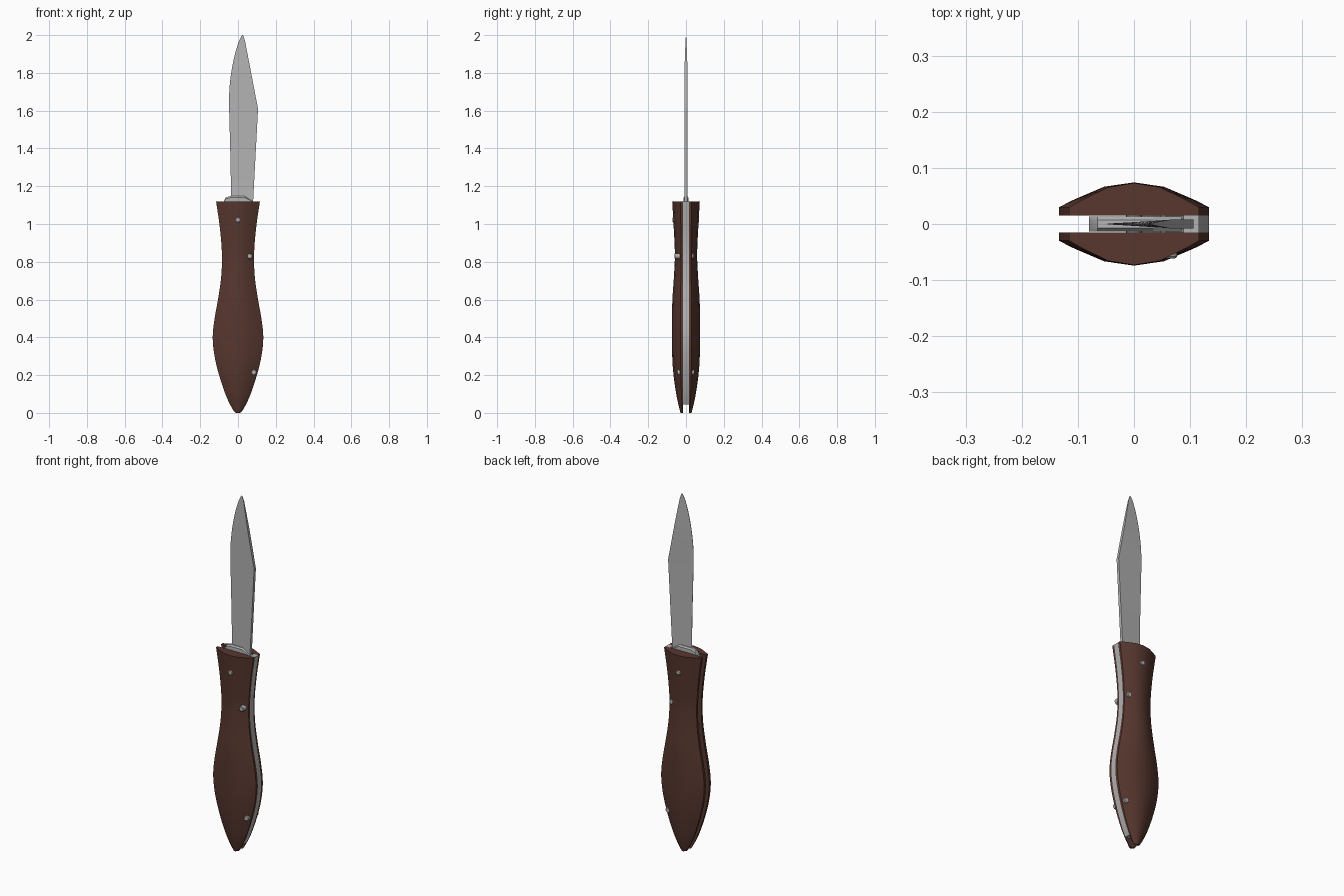
import bpy, bmesh, math
from mathutils import Vector

if "Cube" in bpy.data.objects:
    bpy.data.objects.remove(bpy.data.objects["Cube"], do_unlink=True)


def material(name, color):
    m = bpy.data.materials.new(name)
    m.use_nodes = True
    m.diffuse_color = color
    m.node_tree.nodes["Principled BSDF"].inputs["Base Color"].default_value = color
    return m


wood = material("dark brown wood", (0.095, 0.038, 0.028, 1))
steel = material("grey steel", (0.45, 0.45, 0.45, 1))


def finish(name, bm, mat, angle=30):
    bmesh.ops.recalc_face_normals(bm, faces=bm.faces)
    mesh = bpy.data.meshes.new(name)
    bm.to_mesh(mesh)
    bm.free()
    mesh.materials.append(mat)
    ob = bpy.data.objects.new(name, mesh)
    bpy.context.collection.objects.link(ob)
    bpy.ops.object.select_all(action="DESELECT")
    ob.select_set(True)
    bpy.context.view_layer.objects.active = ob
    bpy.ops.object.shade_smooth_by_angle(angle=math.radians(angle))
    return ob


def loft(name, rings, mat, angle=30):
    """Skin a stack of equal-length rings and cap both ends."""
    bm = bmesh.new()
    rows = [[bm.verts.new(p) for p in ring] for ring in rings]
    n = len(rows[0])
    for a, b in zip(rows, rows[1:]):
        for i in range(n):
            j = (i + 1) % n
            bm.faces.new((a[i], a[j], b[j], b[i]))
    bm.faces.new(rows[0])
    bm.faces.new(rows[-1])
    return finish(name, bm, mat, angle)


def smooth(points, steps=4):
    """Catmull-Rom curve through the points."""
    pts = [Vector(p) for p in points]
    pts = [pts[0] * 2 - pts[1]] + pts + [pts[-1] * 2 - pts[-2]]
    out = []
    for a, b, c, d in zip(pts, pts[1:], pts[2:], pts[3:]):
        for k in range(steps):
            t = k / steps
            out.append(0.5 * (2 * b + (c - a) * t + (2 * a - 5 * b + 4 * c - d) * t ** 2
                              + (3 * b - a - 3 * c + d) * t ** 3))
    return out + [pts[-2]]


# Handle outline: height, half width, half depth
handle = smooth([(0, 0.008, 0.028), (0.012, 0.024, 0.032), (0.09, 0.063, 0.05),
                 (0.2, 0.1, 0.066), (0.3, 0.124, 0.073), (0.4, 0.134, 0.074),
                 (0.5, 0.124, 0.074), (0.6, 0.106, 0.072), (0.72, 0.089, 0.064),
                 (0.84, 0.085, 0.059), (0.98, 0.096, 0.065), (1.12, 0.116, 0.073)])
INNER = 0.015
# Bulge of the scale from its centre line to its edge
bulge = [(0, 1), (0.4, 0.87), (0.82, 0.46), (1, 0.25)]
across = [(-t, g) for t, g in reversed(bulge[1:])] + bulge


def surface(x, z):
    """Depth of the handle surface at a point."""
    _, w, d = min(handle, key=lambda p: abs(p[0] - z))
    t = abs(x) / w
    for (t0, g0), (t1, g1) in zip(bulge, bulge[1:]):
        if t <= t1:
            return INNER + (d - INNER) * (g0 + (g1 - g0) * (t - t0) / (t1 - t0))
    return INNER


# Handle scales
for name, side in (("front_scale", -1), ("back_scale", 1)):
    rings = []
    for z, w, d in handle:
        ring = [(t * w, side * (INNER + (d - INNER) * g), z) for t, g in across]
        rings.append(ring + [(w, side * INNER, z), (-w, side * INNER, z)])
    loft(name, rings, wood, 35)

# Back spring, filling the gap along one edge
loft("back_spring",
     [[(w - 0.028, -INNER, z), (w, -INNER, z), (w, INNER, z), (w - 0.028, INNER, z)]
      for z, w, d in handle if z > 0.03], steel)

# Blade: cutting edge on one side, thick spine on the other
edge = smooth([(1.1, -0.037), (1.3, -0.039), (1.5, -0.044), (1.68, -0.047),
               (1.8, -0.036), (1.9, -0.016), (1.97, 0.006), (1.995, 0.019)])
spine = [(1.1, 0.079), (1.61, 0.106), (1.97, 0.037), (1.995, 0.029)]


def spine_x(z):
    for (z0, x0), (z1, x1) in zip(spine, spine[1:]):
        if z <= z1:
            return x0 + (x1 - x0) * (z - z0) / (z1 - z0)
    return spine[-1][1]


stations = sorted([(z, x) for z, x in edge] + [(1.61, -0.0468)])
rings = []
for z, x in stations:
    s = spine_x(z)
    h = 0.008 * min(1, (s - x) / 0.1)
    rings.append([(x, -0.0008, z), (s, -h, z), (s, h, z), (x, 0.0008, z)])
rings.append([(0.022, -0.0005, 2), (0.027, -0.0005, 2), (0.027, 0.0005, 2), (0.022, 0.0005, 2)])
loft("blade", rings, steel)

# Tang: rounded pivot end of the blade, bevelled at its top
outline = [(0.085, 1.115), (0.035, 1.14), (-0.04, 1.14), (-0.065, 1.132), (-0.08, 1.11)]
outline += [(0.08 * math.cos(a), 1.02 + 0.08 * math.sin(a))
            for a in (math.pi + math.pi * k / 10 for k in range(11))]
loft("tang", [[(x, y, z + (0.008 if abs(y) < 0.01 and z > 1.13 else 0)) for x, z in outline]
              for y in (-0.013, -0.007, 0.007, 0.013)], steel)


# Pins through the handle; the stud stands proud of the front
def pin(name, x, z, r, front=0.004, back=0.003):
    y0, y1 = -surface(x, z) - front, surface(x, z) + back
    rings = []
    for y, k in ((y0, 0.75), (y0 + 0.003, 1), (y1 - 0.003, 1), (y1, 0.75)):
        rings.append([(x + r * k * math.cos(a), y, z + r * k * math.sin(a))
                      for a in (math.tau * i / 16 for i in range(16))])
    loft(name, rings, steel)


pin("pivot_pin", 0, 1.022, 0.014)
pin("middle_stud", 0.062, 0.83, 0.015, front=0.022)
pin("lower_pin", 0.084, 0.215, 0.015, front=0.006)
